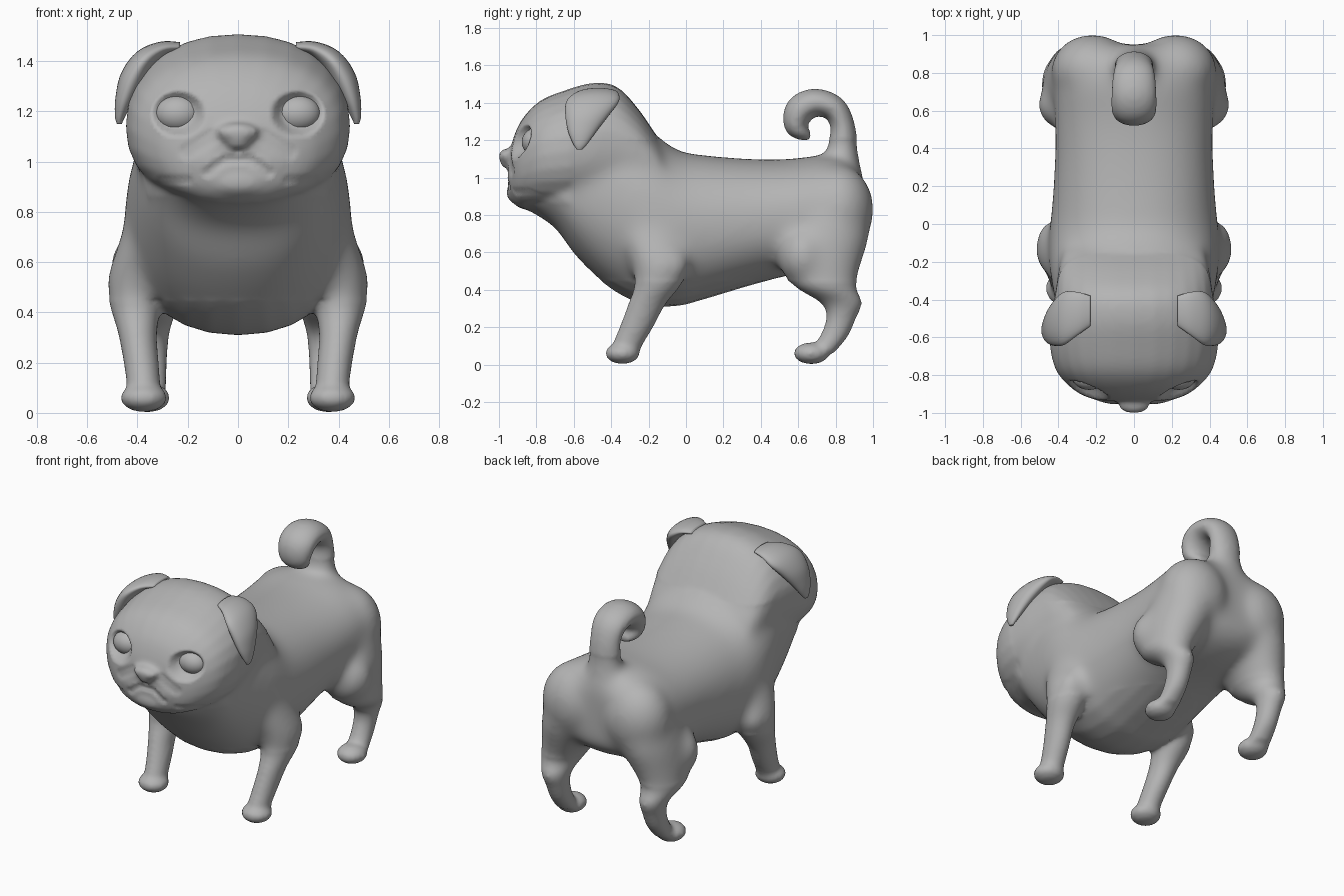
import bpy
import bmesh
from math import cos, sin, pi, hypot
from mathutils import Vector

X, Y, Z = Vector((1, 0, 0)), Vector((0, 1, 0)), Vector((0, 0, 1))

cube = bpy.data.objects.get("Cube")
if cube:
    bpy.data.objects.remove(cube, do_unlink=True)

coat = bpy.data.materials.new("plain_grey")
coat.use_nodes = True
grey = (0.46, 0.46, 0.46, 1)
coat.diffuse_color = grey
coat.node_tree.nodes["Principled BSDF"].inputs["Base Color"].default_value = grey


def refine(rows, steps=5):
    """Catmull-Rom interpolation through a few guide rows."""
    out = []
    for i in range(len(rows) - 1):
        picks = (max(i - 1, 0), i, i + 1, min(i + 2, len(rows) - 1))
        a, b, c, d = [Vector(rows[k]) for k in picks]
        for s in range(steps):
            t = s / steps
            out.append(b + (c - a) * t / 2 + (a * 2 - b * 5 + c * 4 - d) * t**2 / 2
                       + (b * 3 - a - c * 3 + d) * t**3 / 2)
    return out + [Vector(rows[-1])]


def power(v, n):
    return abs(v) ** (2 / n) * (1 if v >= 0 else -1)


def loft(bm, rows, u=X, v=None, side=1, n=2.0, sides=28):
    """Skin oval rings; each row is x, y, z, radius along u, radius along v."""
    rows = refine(rows)
    centres = [Vector(r[:3]) for r in rows]
    rings = []
    for i, r in enumerate(rows):
        ahead = centres[min(i + 1, len(rows) - 1)] - centres[max(i - 1, 0)]
        w = v or ahead.cross(u).normalized()
        ring = []
        for k in range(sides):
            a = 2 * pi * k / sides
            p = centres[i] + u * power(cos(a), n) * r[3] + w * power(sin(a), n) * r[4]
            ring.append(bm.verts.new((p.x * side, p.y, p.z)))
        rings.append(ring)
    for a, b in zip(rings, rings[1:]):
        for k in range(sides):
            j = (k + 1) % sides
            bm.faces.new((a[k], a[j], b[j], b[k]))
    bm.faces.new(rings[0])
    bm.faces.new(rings[-1])


def ball(bm, centre, radii, side=1):
    made = bmesh.ops.create_uvsphere(bm, u_segments=28, v_segments=18, radius=1)
    for vert in made["verts"]:
        p = [c + q * r for c, q, r in zip(centre, vert.co, radii)]
        vert.co = (p[0] * side, p[1], p[2])


def finish(bm, name):
    bmesh.ops.recalc_face_normals(bm, faces=bm.faces)
    mesh = bpy.data.meshes.new(name)
    bm.to_mesh(mesh)
    bm.free()
    obj = bpy.data.objects.new(name, mesh)
    bpy.context.collection.objects.link(obj)
    dress(mesh)
    return obj


def dress(mesh):
    mesh.materials.clear()
    mesh.materials.append(coat)
    for face in mesh.polygons:
        face.use_smooth = True
        face.material_index = 0


def along_y(rows):
    """Rows of y, top, bottom, half width become ring rows."""
    return [(0, y, (t + b) / 2, w, (t - b) / 2) for y, t, b, w in rows]


bm = bmesh.new()

# Torso, from chest to rump
loft(bm, along_y([
    (-.82, 1.1, .81, .24), (-.7, 1.2, .73, .34), (-.58, 1.3, .57, .38),
    (-.4, 1.36, .405, .42), (-.22, 1.27, .32, .45), (-.05, 1.15, .313, .45),
    (.1, 1.12, .35, .435), (.35, 1.1, .425, .42), (.55, 1.1, .475, .42),
    (.75, 1.12, .51, .42), (.88, 1.09, .56, .37), (.95, 1, .64, .27)]), v=Z, n=2.2)

# Head with a flat face
loft(bm, along_y([
    (-.95, 1.1, .9, .12), (-.92, 1.22, .86, .24), (-.87, 1.32, .83, .33),
    (-.78, 1.41, .82, .41), (-.65, 1.465, .81, .445), (-.5, 1.505, .81, .44),
    (-.37, 1.485, .85, .42), (-.25, 1.36, .9, .405), (-.13, 1.18, .9, .38)]), v=Z, n=2.2)

# Nose, bridge fold and chin
ball(bm, (0, -.95, 1.115), (.088, .053, .04))
ball(bm, (0, -.95, 1.085), (.05, .045, .04))
ball(bm, (0, -.89, 1.15), (.12, .05, .035))
ball(bm, (0, -.89, .92), (.15, .07, .065))

# Curled tail
loft(bm, [
    (0, .83, 1, .16, .12), (0, .835, 1.12, .115, .09), (0, .838, 1.27, .1, .066),
    (0, .79, 1.37, .112, .068), (0, .69, 1.4, .12, .075), (0, .61, 1.36, .12, .08),
    (0, .59, 1.28, .105, .066), (0, .63, 1.235, .08, .04), (0, .665, 1.22, .04, .02)])

for side in (1, -1):
    # Upper lip pad
    ball(bm, (.09, -.895, 1), (.14, .06, .09), side)
    # Front leg, elbow and paw
    loft(bm, [
        (.3, -.2, .85, .12, .16), (.335, -.165, .68, .14, .19), (.383, -.135, .54, .138, .16),
        (.405, -.15, .43, .105, .125), (.4, -.21, .32, .078, .1),
        (.385, -.265, .2, .07, .09), (.375, -.315, .1, .068, .08),
        (.375, -.33, .04, .075, .075)], v=Y, side=side)
    ball(bm, (.43, -.07, .53), (.085, .085, .09), side)
    ball(bm, (.375, -.34, .06), (.093, .092, .057), side)
    # Rump lobe
    ball(bm, (.22, .813, .83), (.22, .193, .24), side)
    # Hind leg, thigh and paw
    loft(bm, [
        (.23, .78, 1, .12, .12), (.25, .77, .85, .17, .2), (.28, .745, .68, .185, .235),
        (.32, .72, .54, .165, .22), (.36, .745, .42, .125, .165),
        (.355, .83, .33, .085, .11), (.35, .83, .25, .07, .08),
        (.35, .79, .15, .066, .075), (.355, .72, .06, .07, .07)], v=Y, side=side)
    ball(bm, (.345, .63, .58), (.168, .14, .165), side)
    ball(bm, (.36, .67, .06), (.09, .095, .058), side)

# Blend the parts into one skin
body = finish(bm, "body")
remesh = body.modifiers.new("blend", "REMESH")
remesh.mode = "VOXEL"
remesh.voxel_size = .014
soften = body.modifiers.new("soften", "SMOOTH")
soften.factor = .5
soften.iterations = 8
blended = bpy.data.meshes.new_from_object(
    body.evaluated_get(bpy.context.evaluated_depsgraph_get()))
body.modifiers.clear()
body.data = blended
blended.name = "body"

# Melt shoulders, hips, neck and throat into the torso
bm = bmesh.new()
bm.from_mesh(blended)
trunk = [v for v in bm.verts if .45 < v.co.z < 1.2
         and (v.co.y > -.62 or (v.co.y > -.86 and v.co.z < .86))]
for i in range(40):
    bmesh.ops.smooth_vert(bm, verts=trunk, factor=.5,
                          use_axis_x=True, use_axis_y=True, use_axis_z=True)
bm.to_mesh(blended)
bm.free()

# Face creases pressed in from the front: x, z, radius, depth
dents = [(.238, 1.19, .105, .055), (0, 1.04, .02, .008)]
dents += [(x, z, .025, .01) for x, z in
          [(0, 1.008), (.03, 1.008), (.055, 1.002), (.08, .988), (.1, .972), (.12, .957)]]
dents += [(.1 + .025 * i, 1.1 - .015 * i, .04, .006) for i in range(5)]
dents += [(.2 + .02 * i, .925, .025, .006) for i in range(6)]
for vert in blended.vertices:
    p = vert.co
    p.z = max(p.z, 0)
    if p.y < -.7:
        push = 0
        for x, z, radius, depth in dents:
            d = hypot(abs(p.x) - x, (p.z - z) * 1.15) / radius
            push = max(push, depth * min(1, max(0, 1 - d) * 2.5))
        p.y += push
dress(blended)

for side, label in ((1, "left"), (-1, "right")):
    # Eyeball
    bm = bmesh.new()
    ball(bm, (.237, -.805, 1.19), (.092, .073, .074), side)
    finish(bm, label + "_eye")
    # Folded ear
    bm = bmesh.new()
    loft(bm, [
        (.23, -.46, 1.455, .08, .02), (.3, -.475, 1.448, .115, .03),
        (.37, -.5, 1.405, .14, .045), (.42, -.53, 1.33, .115, .05),
        (.453, -.555, 1.245, .075, .036), (.47, -.565, 1.18, .038, .02),
        (.472, -.57, 1.15, .015, .01)], u=Y, side=side)
    finish(bm, label + "_ear")
